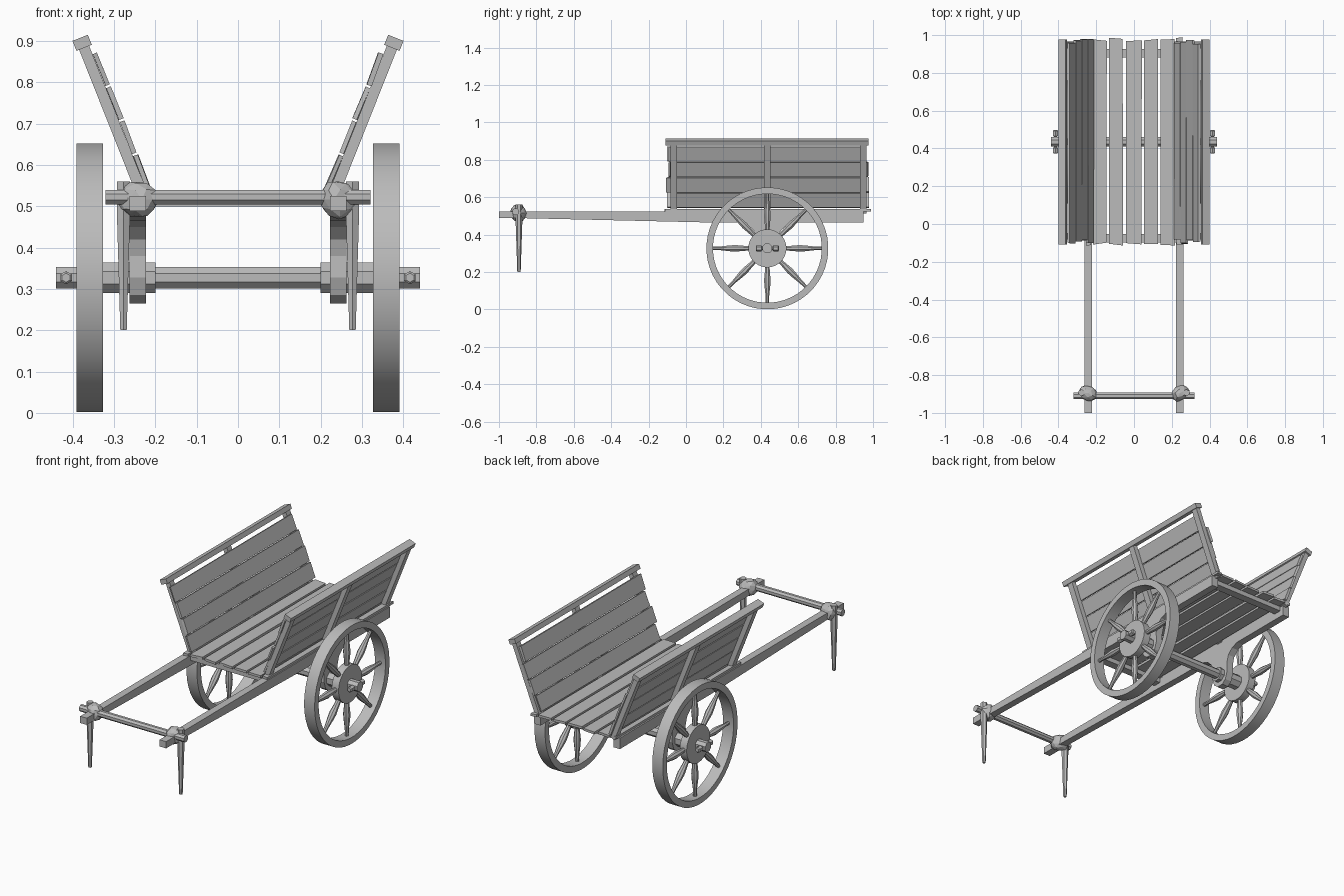
import bpy, bmesh, math, random
from mathutils import Matrix, Vector

cube = bpy.data.objects.get("Cube")
if cube:
    bpy.data.objects.remove(cube, do_unlink=True)
random.seed(4)

wood = bpy.data.materials.new("grey_wood")
wood.use_nodes = True
GREY = (0.5, 0.5, 0.5, 1)
wood.diffuse_color = GREY
wood.node_tree.nodes["Principled BSDF"].inputs["Base Color"].default_value = GREY


def make(name, bm, smooth=False):
    bmesh.ops.recalc_face_normals(bm, faces=bm.faces[:])
    me = bpy.data.meshes.new(name)
    bm.to_mesh(me)
    bm.free()
    me.materials.append(wood)
    ob = bpy.data.objects.new(name, me)
    bpy.context.scene.collection.objects.link(ob)
    if smooth:
        bpy.ops.object.select_all(action='DESELECT')
        ob.select_set(True)
        bpy.context.view_layer.objects.active = ob
        bpy.ops.object.shade_smooth_by_angle(angle=math.radians(35))
    return ob


def box(name, center, size, rot_y=0.0, jitter=0.0):
    """Box tilted about y; jitter makes rough sawn ends."""
    bm = bmesh.new()
    bmesh.ops.create_cube(bm, size=1)
    for sy in (-1, 1):
        for sx in (-1, 1):
            d = Vector((random.uniform(-.3, .3) * jitter, random.uniform(-1, 1) * jitter, 0))
            for v in bm.verts:
                if v.co.y * sy > 0 and v.co.x * sx > 0:
                    v.co = Vector(v.co[i] * size[i] for i in range(3)) + d
    bm.transform(Matrix.Translation(center) @ Matrix.Rotation(rot_y, 4, 'Y'))
    return make(name, bm)


def lathe(bm, start, direction, profile, sides, closed=False):
    """Rings of (distance, radius) along a direction, capped or joined up."""
    q = Vector(direction).to_track_quat('Z', 'Y')
    rings = []
    for d, r in profile:
        ring = []
        for i in range(sides):
            a = 2 * math.pi * (i + .5) / sides
            p = q @ Vector((r * math.cos(a), r * math.sin(a), d))
            ring.append(bm.verts.new(Vector(start) + p))
        rings.append(ring)
    pairs = list(zip(rings, rings[1:]))
    if closed:
        pairs.append((rings[-1], rings[0]))
    else:
        bm.faces.new(rings[0])
        bm.faces.new(rings[-1])
    for a, b in pairs:
        for i in range(sides):
            j = (i + 1) % sides
            bm.faces.new((a[i], a[j], b[j], b[i]))


def turned(name, start, direction, profile, sides=8, smooth=False):
    bm = bmesh.new()
    lathe(bm, start, direction, profile, sides)
    return make(name, bm, smooth)


def prism(name, yz, x0, x1):
    """Side outline extruded across x."""
    bm = bmesh.new()
    a = [bm.verts.new((x0, y, z)) for y, z in yz]
    b = [bm.verts.new((x1, y, z)) for y, z in yz]
    bm.faces.new(a)
    bm.faces.new(b)
    for i in range(len(yz)):
        j = (i + 1) % len(yz)
        bm.faces.new((a[i], a[j], b[j], b[i]))
    return make(name, bm)


AY, AZ, WR = 0.435, 0.327, 0.326      # axle position, wheel radius

# Axle and front crossbar
turned("axle", (-.44, AY, AZ), (1, 0, 0), [(0, .028), (.88, .028)])
turned("front_crossbar", (-.32, -.91, .522), (1, 0, 0), [(0, .019), (.64, .019)])

# Bed planks and the beams under them
for i, (x0, x1) in enumerate([(-.255, -.225), (-.215, -.145), (-.132, -.06), (-.045, .04),
                              (.052, .128), (.14, .215), (.225, .255)]):
    y0, y1 = -.105 + random.uniform(-.01, .01), .98 + random.uniform(-.015, .015)
    box(f"bed_plank_{i + 1}", ((x0 + x1) / 2, (y0 + y1) / 2, .531), (x1 - x0, y1 - y0, .013),
        jitter=.006)
for name, y in (("front_bed_beam", -.075), ("rear_bed_beam", .905)):
    box(name, (0, y, .512), (.46, .045, .026))

for s, side in ((1, "left"), (-1, "right")):
    # Wheel rim
    bm = bmesh.new()
    lathe(bm, (s * .327, AY, AZ), (s, 0, 0),
          [(0, WR), (.064, WR), (.064, .291), (0, .291)], 48, closed=True)
    make(f"{side}_wheel_rim", bm, True)

    # Hub plate and inner hub
    turned(f"{side}_hub_plate", (s * .338, AY, AZ), (s, 0, 0), [(0, .102), (.042, .102)], 32, True)
    turned(f"{side}_inner_hub", (s * .2, AY, AZ), (s, 0, 0), [(0, .04), (.14, .04)])

    # Turned spokes
    bm = bmesh.new()
    for k in range(8):
        a = k * math.pi / 4
        lathe(bm, (s * .359, AY, AZ), (0, math.cos(a), math.sin(a)),
              [(.09, .012), (.13, .015), (.17, .019), (.2, .017), (.25, .011), (.3, .009)], 8)
    make(f"{side}_spokes", bm, True)

    # Linch pin with thicker ends
    turned(f"{side}_linch_pin", (s * .416, AY - .062, AZ), (0, 1, 0),
           [(0, .011), (.004, .016), (.03, .016), (.034, .009), (.09, .009),
            (.094, .016), (.12, .016), (.124, .011)], 6)

    # Shaft with tapered underside
    prism(f"{side}_shaft", [(-1, .488), (-.86, .488), (.13, .465), (.95, .465), (.95, .525),
                            (-1, .525)], s * .222, s * .262)

    # Flared axle bracket
    half = [(.15, .468), (.10, .45), (.07, .42), (.058, .38), (.06, .327), (.045, .285), (.02, .265)]
    prism(f"{side}_axle_bracket", [(AY + y, z) for y, z in half] +
          [(AY - y, z) for y, z in reversed(half)], s * .222, s * .262)

    # Prop leg and lashing knot
    turned(f"{side}_prop_leg", (s * .277, -.893, .2), (0, 0, 1),
           [(0, .009), (.27, .018), (.36, .018)], 6)
    bm = bmesh.new()
    bmesh.ops.create_icosphere(bm, subdivisions=2, radius=1)
    for v in bm.verts:
        v.co *= random.uniform(.88, 1.06)
    bm.transform(Matrix.Translation((s * .244, -.895, .516)) @
                 Matrix.Rotation(s * .5, 4, 'Z') @ Matrix.Diagonal((.054, .042, .048, 1)))
    make(f"{side}_lashing_knot", bm)

    # Leaning side wall: posts, rail and planks
    tilt = math.atan2(.135, .34)
    up = Vector((s * math.sin(tilt), 0, math.cos(tilt)))
    out = Vector((s * math.cos(tilt), 0, -math.sin(tilt)))
    base = Vector((s * .238, 0, .545))
    for name, y in (("front", -.065), ("middle", .435), ("rear", .948)):
        box(f"{side}_{name}_post", base + up * .172 + Vector((0, y, 0)), (.026, .036, .4), s * tilt)
    box(f"{side}_top_rail", base + up * .377 + Vector((0, .433, 0)), (.04, 1.085, .026), s * tilt)
    for k in range(4):
        y0, y1 = -.095 + random.uniform(-.012, .012), .965 + random.uniform(-.012, .012)
        c = base + up * (.035 + .0885 * k) - out * .019 + Vector((0, (y0 + y1) / 2, 0))
        box(f"{side}_wall_plank_{k + 1}", c, (.012, y1 - y0, .083),
            s * (tilt + random.uniform(-.03, .03)), jitter=.004)
